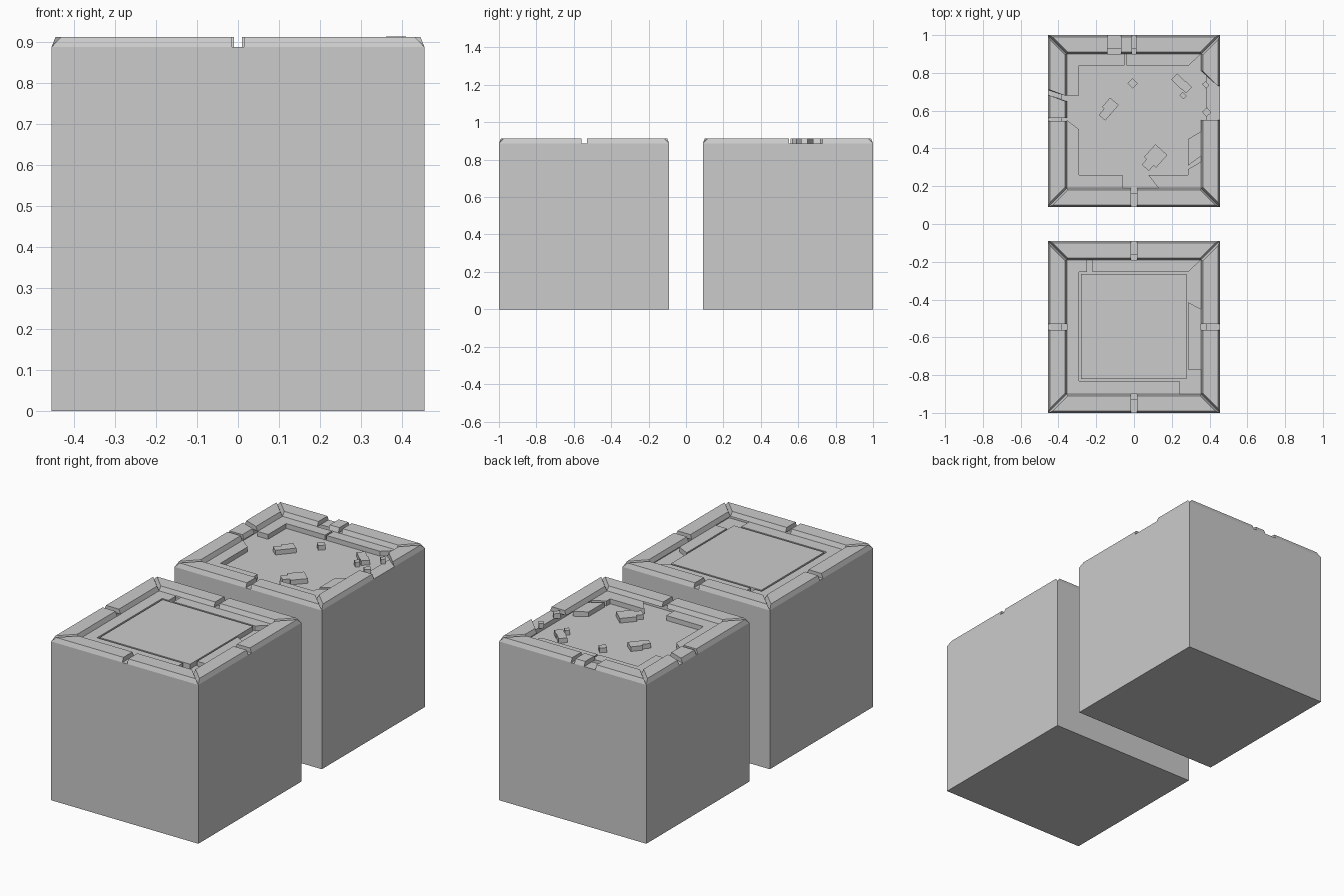
import bpy, bmesh, math
from mathutils import Matrix

if "Cube" in bpy.data.objects:
    bpy.data.objects.remove(bpy.data.objects["Cube"])

H, IN = 0.455, 0.355               # half width of a block, half width of the recess
FLOOR, DECK, TOP = 0.86, 0.887, 0.912
CH, MI = 0.01, 0.014               # rim chamfer, mitre setback


def finish(name, bm):
    bmesh.ops.recalc_face_normals(bm, faces=bm.faces)
    me = bpy.data.meshes.new(name)
    bm.to_mesh(me)
    bm.free()
    ob = bpy.data.objects.new(name, me)
    bpy.context.collection.objects.link(ob)
    return ob


def prism(name, pts, z0, z1, top=None):
    bm = bmesh.new()
    lo = [bm.verts.new((x, y, z0)) for x, y in pts]
    hi = [bm.verts.new((x, y, z1)) for x, y in (top or pts)]
    bm.faces.new(lo)
    bm.faces.new(hi)
    n = len(lo)
    for i in range(n):
        j = (i + 1) % n
        bm.faces.new((lo[i], lo[j], hi[j], hi[i]))
    return finish(name, bm)


def block(name, cy):
    # solid cube with a shallow square recess in its top
    bm = bmesh.new()
    bmesh.ops.create_cube(bm, size=1, matrix=Matrix.Translation((0, cy, DECK / 2))
                          @ Matrix.Diagonal((2 * H, 2 * H, DECK, 1)))
    bm.normal_update()
    face = max(bm.faces, key=lambda f: f.calc_center_median().z)
    bmesh.ops.inset_region(bm, faces=[face], thickness=H - IN)
    face = min((f for f in bm.faces if f.normal.z > 0.9),
               key=lambda f: (f.calc_center_median().xy.to_3d()
                              - Matrix.Translation((0, cy, 0)).translation).length)
    rim = list(face.edges)
    new = bmesh.ops.extrude_edge_only(bm, edges=rim)["geom"]
    verts = [g for g in new if isinstance(g, bmesh.types.BMVert)]
    bmesh.ops.delete(bm, geom=[face], context='FACES_ONLY')
    bmesh.ops.translate(bm, verts=verts, vec=(0, 0, FLOOR - DECK))
    bmesh.ops.contextual_create(bm, geom=verts)
    finish(name, bm)


def rim_piece(name, cy, side, a, b):
    # a, b: (outer, inner) cut positions along the side; None means mitred corner
    ao, ai = a or (-H, -IN)
    bo, bi = b or (H, IN)
    lo = [(ao, -H), (bo, -H), (bi, -IN), (ai, -IN)]
    at = (-H + CH + MI, -IN - CH + MI) if a is None else a
    bt = (H - CH - MI, IN + CH - MI) if b is None else b
    hi = [(at[0], -H + CH), (bt[0], -H + CH), (bt[1], -IN - CH), (at[1], -IN - CH)]
    c, s = [(1, 0), (0, 1), (-1, 0), (0, -1)][side]
    turn = lambda ps: [(c * x - s * y, s * x + c * y + cy) for x, y in ps]
    prism(name, turn(lo), DECK, TOP, turn(hi))


def chunk(name, x, y, w, d, deg, z=FLOOR):
    t = math.radians(deg)
    pts = [(x + u * math.cos(t) - v * math.sin(t), y + u * math.sin(t) + v * math.cos(t))
           for u, v in ((-w / 2, -d / 2), (w / 2, -d / 2), (w / 2, d / 2), (-w / 2, d / 2))]
    prism(name, pts, z, z + 0.026)


FY, BY = -0.545, 0.545
block("intact_block", FY)
block("broken_block", BY)

# intact rim: two mitred halves per side
G = (0.015, 0.015)
NG = (-0.015, -0.015)
for k in range(4):
    rim_piece("intact_rim", FY, k, None, NG)
    rim_piece("intact_rim", FY, k, G, None)

# broken rim: front, right, back, left
broken = [
    (0, None, NG), (0, G, None),
    (1, None, (0.005, 0.005)), (1, (0.185, 0.265), None),
    (2, None, (-0.01, -0.01)), (2, (0.01, 0.01), (0.07, 0.07)), (2, (0.14, 0.14), None),
    (3, None, (-0.165, -0.135)), (3, (-0.135, -0.105), NG), (3, (0, 0), None),
]
for k, a, b in broken:
    rim_piece("broken_rim", BY, k, a, b)

# intact centre plate and surrounding border tiles
ledges = [
    ("centre_plate", [(-.28, -.82), (.278, -.82), (.278, -.265), (-.28, -.265)]),
    ("border_tile", [(-IN, -.19), (-.25, -.19), (-.25, -.255), (-.29, -.255), (-.29, -.83),
                     (.24, -.83), (.24, -.9), (-IN, -.9)]),
    ("border_tile", [(-.22, -.19), (IN, -.19), (.285, -.255), (-.22, -.255)]),
    ("border_tile", [(.287, -.415), (IN, -.45), (IN, -.77), (.287, -.77)]),
    # broken border tiles
    ("broken_tile", [(-IN, .68), (-.29, .68), (-.29, .84), (-.14, .84), (-.14, .9), (-IN, .9)]),
    ("broken_tile", [(-.14, .84), (-.05, .84), (-.05, .9), (-.14, .9)]),
    ("broken_tile", [(-.04, .84), (.29, .84), (IN, .9), (-.04, .9)]),
    ("broken_tile", [(.287, .31), (IN, .36), (IN, .49), (.287, .45)]),
    ("broken_tile", [(.075, .26), (.13, .19), (IN, .19), (IN, .33), (.287, .29), (.287, .26)]),
    ("broken_tile", [(-IN, .19), (-.06, .19), (-.06, .26), (-.29, .26), (-.29, .5), (-IN, .55)]),
]
for name, pts in ledges:
    prism(name, pts, FLOOR, DECK)

# loose rubble
for x, y, w, d, deg in [
    (-.007, .745, .038, .038, 45), (-.15, .585, .06, .045, 50), (-.125, .625, .065, .06, 50),
    (.115, .36, .09, .085, 48), (.08, .32, .06, .05, 48),
    (.24, .755, .075, .045, -45), (.275, .725, .045, .045, -45), (.26, .68, .025, .03, 45),
]:
    chunk("rubble", x, y, w, d, deg)
chunk("edge_rubble", .38, .737, .025, .03, 40, DECK)
chunk("edge_rubble", .385, .592, .035, .035, 40, DECK)
